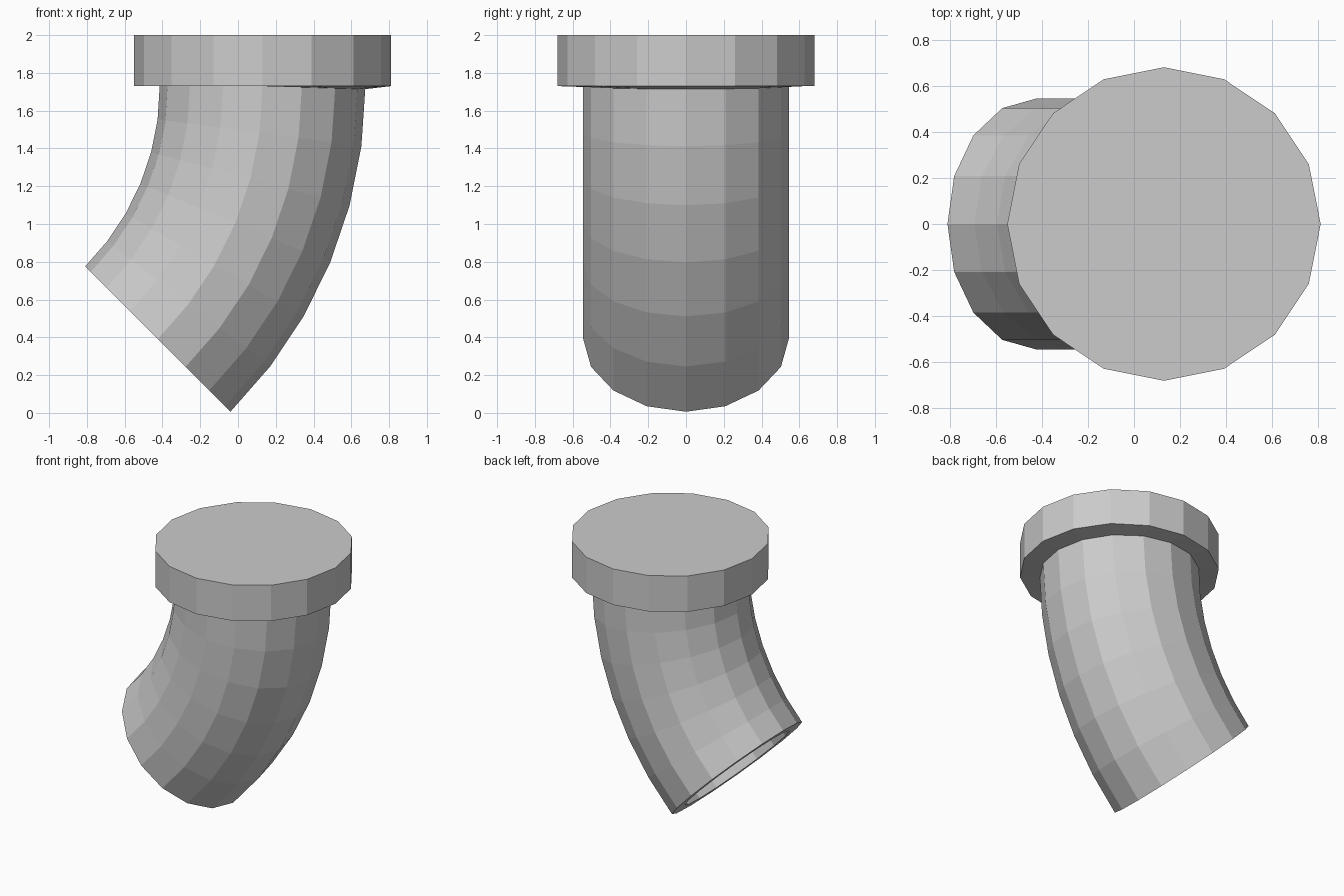
import bpy, bmesh
from math import sin, cos, pi, radians

if "Cube" in bpy.data.objects:
    bpy.data.objects.remove(bpy.data.objects["Cube"])

SIDES = 16          # sides of every round section
TOP_X = 0.13        # axis of the cap
TOP_Z = 1.73        # underside of the cap
BEND = 1.894        # bend radius of the pipe
OUTER, BORE = 0.544, 0.44
STEPS = 6           # segments along the 45 degree bend


def ring(radius, angle, cx, cz):
    """Round section tilted about the y axis."""
    pts = []
    for i in range(SIDES):
        a = 2 * pi * i / SIDES
        u, v = radius * cos(a), radius * sin(a)
        pts.append((cx + u * cos(angle), v, cz - u * sin(angle)))
    return pts


def bend_ring(radius, step):
    a = radians(45) * step / STEPS
    tilt = radians(1.7) if step == 0 else a
    return ring(radius, tilt, TOP_X - BEND + BEND * cos(a), TOP_Z - BEND * sin(a))


def loft(name, rings, cyclic):
    bm = bmesh.new()
    rows = [[bm.verts.new(p) for p in r] for r in rings]
    pairs = list(zip(rows, rows[1:]))
    if cyclic:
        pairs.append((rows[-1], rows[0]))
    else:
        bm.faces.new(rows[0])
        bm.faces.new(rows[-1])
    for a, b in pairs:
        for i in range(SIDES):
            j = (i + 1) % SIDES
            bm.faces.new((a[i], a[j], b[j], b[i]))
    bmesh.ops.recalc_face_normals(bm, faces=bm.faces[:])
    mesh = bpy.data.meshes.new(name)
    bm.to_mesh(mesh)
    bm.free()
    obj = bpy.data.objects.new(name, mesh)
    bpy.context.collection.objects.link(obj)
    return obj


# Closed cap, its underside meeting the slightly tilted neck of the pipe
loft("end_cap", [ring(0.68, 0, TOP_X, 2.0),
                 ring(0.68, 0, TOP_X, TOP_Z),
                 bend_ring(OUTER, 0)], False)

# Bent pipe: outer wall down, flat rim, bore back up
outer_wall = [bend_ring(OUTER, s) for s in range(STEPS + 1)]
bore_wall = [bend_ring(BORE, s) for s in range(STEPS, -1, -1)]
loft("bent_pipe", outer_wall + bore_wall, True)
